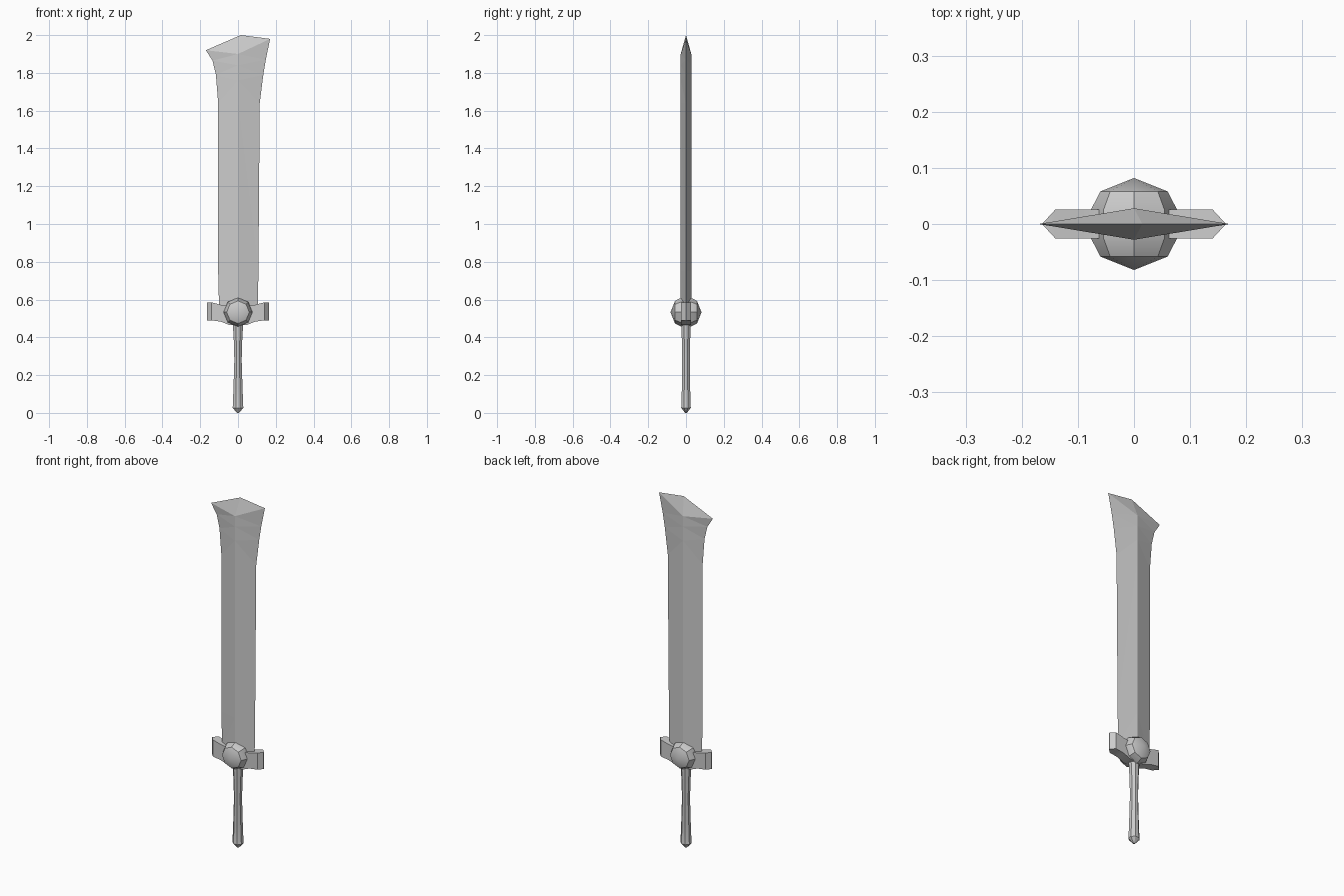
import bpy, bmesh, math
from mathutils import Matrix

if "Cube" in bpy.data.objects:
    bpy.data.objects.remove(bpy.data.objects["Cube"])

steel = bpy.data.materials.new("grey steel")
steel.use_nodes = True
GREY = (0.6, 0.6, 0.6, 1)
steel.diffuse_color = GREY
steel.node_tree.nodes["Principled BSDF"].inputs["Base Color"].default_value = GREY


def make_object(name, bm, smooth=True):
    bmesh.ops.recalc_face_normals(bm, faces=bm.faces)
    mesh = bpy.data.meshes.new(name)
    bm.to_mesh(mesh)
    bm.free()
    mesh.materials.append(steel)
    obj = bpy.data.objects.new(name, mesh)
    bpy.context.collection.objects.link(obj)
    bpy.ops.object.select_all(action='DESELECT')
    obj.select_set(True)
    bpy.context.view_layer.objects.active = obj
    if smooth:
        bpy.ops.object.shade_smooth_by_angle(angle=math.radians(32))
    return obj


def loft(bm, rings):
    """Skin closed rings of equal length and cap both ends."""
    loops = [[bm.verts.new(p) for p in ring] for ring in rings]
    for a, b in zip(loops, loops[1:]):
        for i in range(len(a)):
            j = (i + 1) % len(a)
            bm.faces.new((a[i], a[j], b[j], b[i]))
    bm.faces.new(loops[0])
    bm.faces.new(loops[-1])


def lathe(profile, sides=8, turn=0.0):
    """Loft of (height, x radius, y radius) sections around z."""
    bm = bmesh.new()
    angles = [math.tau * (i + turn) / sides for i in range(sides)]
    loft(bm, [[(rx * math.cos(a), ry * math.sin(a), z) for a in angles]
              for z, rx, ry in profile])
    bmesh.ops.remove_doubles(bm, verts=bm.verts, dist=0.0005)
    return bm


# Blade: height and x of left edge, height and x of right edge, ridge height
blade_rows = [
    (-0.10, 0.54, 0.105, 0.54, 0.54),
    (-0.105, 0.75, 0.108, 0.75, 0.75),
    (-0.105, 1.64, 0.115, 1.64, 1.64),
    (-0.117, 1.79, 0.134, 1.79, 1.76),
    (-0.135, 1.865, 0.147, 1.87, 1.84),
    (-0.17, 1.92, 0.17, 1.98, 1.90),
]
HALF = 0.028
bm = bmesh.new()
loft(bm, [[(xl, 0, zl), (0, -HALF, zr), (xr, 0, zt), (0, HALF, zr)]
          for xl, zl, xr, zt, zr in blade_rows])
# Bevelled tip: top cap is replaced by slopes meeting at the cutting edge
bm.faces.ensure_lookup_table()
cap = bm.faces[-1]
left, front, right, back = cap.verts
bm.faces.remove(cap)
peak = bm.verts.new((0.015, 0, 2.0))
for ridge in (front, back):
    bm.faces.new((left, ridge, peak))
    bm.faces.new((ridge, right, peak))
bmesh.ops.triangulate(bm, faces=bm.faces)
blade = make_object("blade", bm, smooth=False)

# Hole through the blade, narrowing towards the middle
bm = lathe([(-0.05, 0.07, 0.07), (0, 0.032, 0.032), (0.05, 0.07, 0.07)], turn=0.5)
bm.transform(Matrix.Translation((-0.006, 0, 1.845)) @ Matrix.Rotation(math.pi / 2, 4, 'X'))
cutter = make_object("hole_cutter", bm, smooth=False)
cutter.hide_render = True
cut = blade.modifiers.new("hole", 'BOOLEAN')
cut.operation = 'DIFFERENCE'
cut.solver = 'EXACT'
cut.object = cutter
bpy.context.view_layer.objects.active = blade
bpy.ops.object.modifier_apply(modifier="hole")
bpy.data.objects.remove(cutter)

# Crossguard: sections along x, with pointed ends and a sagging middle
half_guard = [(0.163, 0.001, 0.49, 0.585), (0.14, 0.026, 0.49, 0.585),
              (0.09, 0.026, 0.483, 0.572), (0.045, 0.026, 0.465, 0.565)]
sections = [(-x, y, b, t) for x, y, b, t in half_guard] + half_guard[::-1]
bm = bmesh.new()
loft(bm, [[(x, -y, b), (x, y, b), (x, y, t), (x, -y, t)] for x, y, b, t in sections])
make_object("crossguard", bm)

# Round boss through the guard, with a shallow cone on each face
half_boss = [(0.082, 0, 0), (0.058, 0.06, 0.06), (0.025, 0.077, 0.077)]
bm = lathe([(-h, a, b) for h, a, b in half_boss] + half_boss[::-1])
bm.transform(Matrix.Translation((0, 0, 0.533)) @ Matrix.Rotation(math.pi / 2, 4, 'X'))
make_object("guard_boss", bm)

# Grip with a flared end and a small pointed pommel
make_object("grip", lathe([
    (0, 0.006, 0.005), (0.027, 0.031, 0.028), (0.035, 0.03, 0.026),
    (0.13, 0.026, 0.024), (0.28, 0.021, 0.023), (0.38, 0.024, 0.024),
    (0.48, 0.03, 0.026)], turn=0.5))
